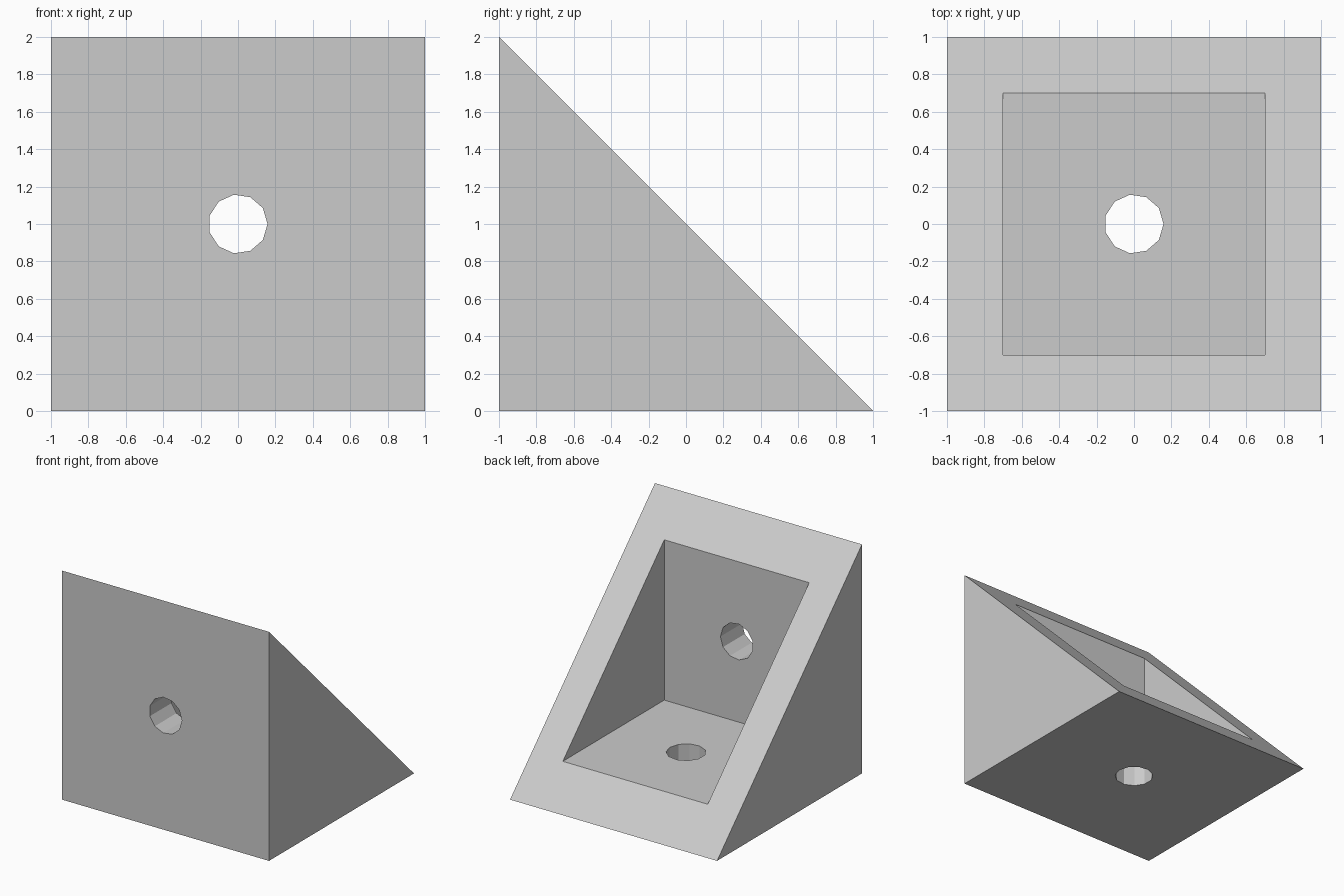
import bpy
import bmesh
from math import pi
from mathutils import Matrix, Vector

cube = bpy.data.objects.get("Cube")
if cube:
    bpy.data.objects.remove(cube, do_unlink=True)

WALL = 0.3
HOLE_RADIUS = 0.158
HOLE_SIDES = 11

grey = bpy.data.materials.new("light grey")
grey.use_nodes = True
colour = (0.6, 0.6, 0.6, 1)
grey.diffuse_color = colour
grey.node_tree.nodes["Principled BSDF"].inputs["Base Color"].default_value = colour


def make_object(name, bm):
    bmesh.ops.recalc_face_normals(bm, faces=bm.faces)
    mesh = bpy.data.meshes.new(name)
    bm.to_mesh(mesh)
    bm.free()
    mesh.materials.append(grey)
    obj = bpy.data.objects.new(name, mesh)
    bpy.context.collection.objects.link(obj)
    return obj


def prism(name, profile, half_width):
    """Extrude a (y, z) profile along x, centred on x = 0."""
    bm = bmesh.new()
    face = bm.faces.new([bm.verts.new((-half_width, y, z)) for y, z in profile])
    extruded = bmesh.ops.extrude_face_region(bm, geom=[face])["geom"]
    verts = [v for v in extruded if isinstance(v, bmesh.types.BMVert)]
    bmesh.ops.translate(bm, verts=verts, vec=Vector((2 * half_width, 0, 0)))
    return make_object(name, bm)


def hole_cutter(name, centre, tilt):
    bm = bmesh.new()
    bmesh.ops.create_cone(
        bm, cap_ends=True, segments=HOLE_SIDES, radius1=HOLE_RADIUS,
        radius2=HOLE_RADIUS, depth=2 * WALL,
        # the first corner of each hole points along +x
        matrix=Matrix.Translation(centre) @ Matrix.Rotation(tilt, 4, "X")
        @ Matrix.Rotation(-pi / 2, 4, "Z"))
    # turn the ring if its first corner lies on the x axis already
    corner = max(bm.verts, key=lambda v: v.co.x)
    if corner.co.x < HOLE_RADIUS * 0.999:
        bmesh.ops.rotate(bm, verts=bm.verts, cent=centre,
                         matrix=Matrix.Rotation(pi / 2, 3, "Y" if tilt else "Z"))
    return make_object(name, bm)


# Solid wedge
bracket = prism("corner_bracket", [(-1, 0), (1, 0), (-1, 2)], 1)

# Pocket open on the slope, and a bolt hole through each plate
inner = -1 + WALL
cutters = [
    prism("pocket_cutter",
          [(inner, WALL), (0.9, WALL), (0.9, 1.9), (inner, 1.9)], 1 - WALL),
    hole_cutter("base_hole_cutter", Vector((0, 0, WALL / 2)), 0),
    hole_cutter("front_hole_cutter", Vector((0, -1 + WALL / 2, 1)), pi / 2),
]

# Cut the openings, then bake the result and drop the cutters
for cutter in cutters:
    cutter.hide_render = True
    cut = bracket.modifiers.new(cutter.name, "BOOLEAN")
    cut.operation = "DIFFERENCE"
    cut.solver = "EXACT"
    cut.object = cutter

depsgraph = bpy.context.evaluated_depsgraph_get()
baked = bpy.data.meshes.new_from_object(bracket.evaluated_get(depsgraph))
bracket.modifiers.clear()
bracket.data = baked
baked.name = "corner_bracket"
baked.materials.clear()
baked.materials.append(grey)
for cutter in cutters:
    bpy.data.objects.remove(cutter, do_unlink=True)
for face in baked.polygons:
    face.use_smooth = False
    face.material_index = 0
